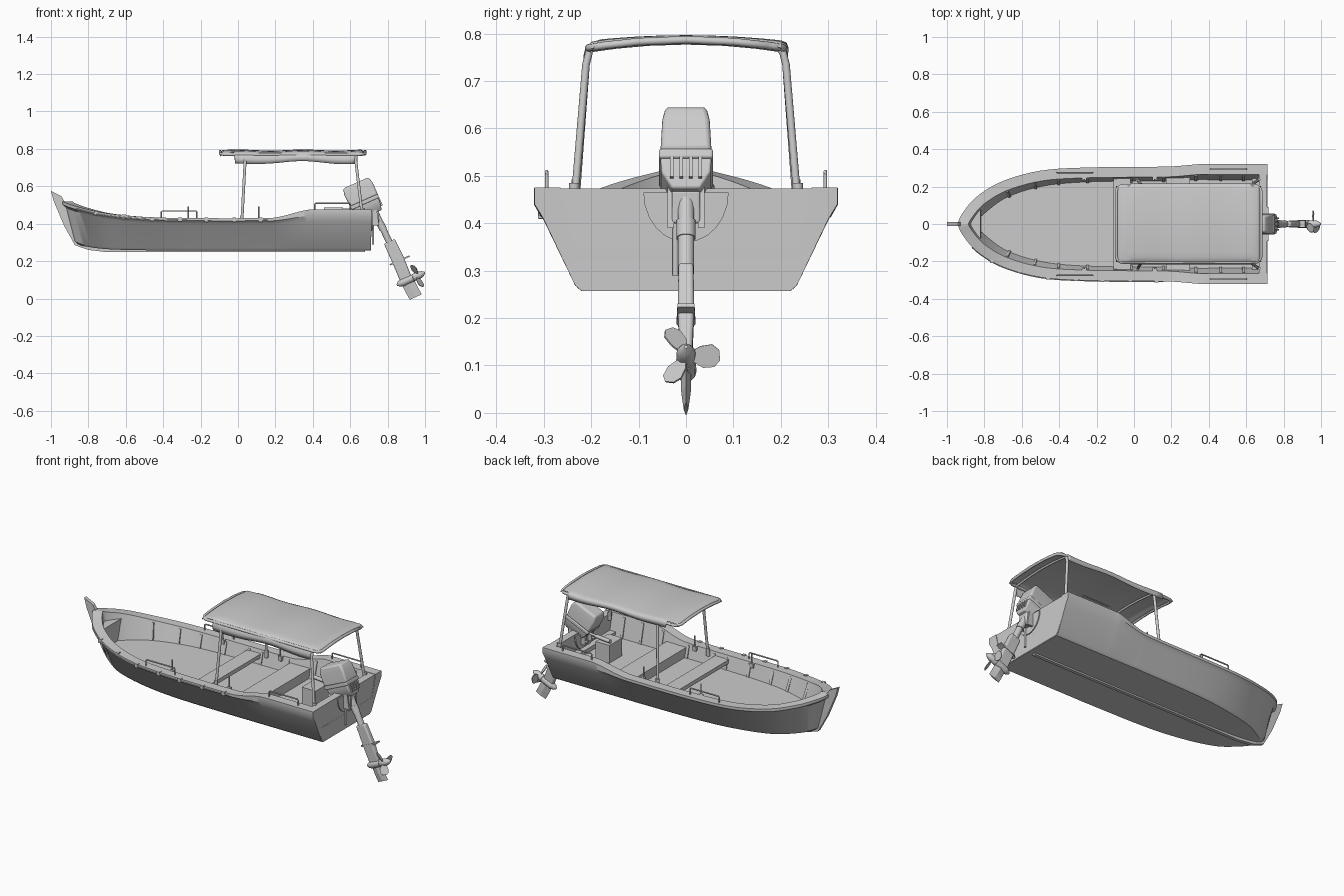
import bpy, bmesh, math
from mathutils import Vector, Matrix

if "Cube" in bpy.data.objects:
    bpy.data.objects.remove(bpy.data.objects["Cube"])

def finish(name, bm, smooth=None, M=None, bevel=0):
    if M is not None:
        bm.transform(M)
    bmesh.ops.remove_doubles(bm, verts=bm.verts, dist=0.0004)
    bmesh.ops.recalc_face_normals(bm, faces=bm.faces)
    me = bpy.data.meshes.new(name)
    bm.to_mesh(me)
    bm.free()
    ob = bpy.data.objects.new(name, me)
    bpy.context.collection.objects.link(ob)
    if bevel:
        b = ob.modifiers.new("bevel", 'BEVEL')
        b.width, b.segments = bevel, 3
    if smooth:
        bpy.ops.object.select_all(action='DESELECT')
        ob.select_set(True)
        bpy.context.view_layer.objects.active = ob
        bpy.ops.object.shade_smooth_by_angle(angle=math.radians(smooth))
    return ob

def loft(name, rings, **kw):
    bm = bmesh.new()
    vs = [[bm.verts.new(p) for p in r] for r in rings]
    n = len(rings[0])
    for a, b in zip(vs, vs[1:]):
        for i in range(n):
            bm.faces.new((a[i], a[(i + 1) % n], b[(i + 1) % n], b[i]))
    bm.faces.new(vs[0])
    bm.faces.new(vs[-1])
    return finish(name, bm, **kw)

def prism(name, pts, axis, lo, hi, **kw):  # extrude a 2D outline along one axis
    p3 = {'x': lambda p, t: (t, *p), 'y': lambda p, t: (p[0], t, p[1]), 'z': lambda p, t: (*p, t)}[axis]
    return loft(name, [[p3(p, t) for p in pts] for t in (lo, hi)], **kw)

def box(name, x0, x1, y0, y1, z0, z1, **kw):
    return prism(name, [(x0, y0), (x1, y0), (x1, y1), (x0, y1)], 'z', z0, z1, **kw)

def tube(name, pts, r, closed=False, sides=10, M=Matrix()):  # pipe along a polyline
    P = [M @ Vector(p) for p in pts]
    n, rings = len(P), []
    for i, p in enumerate(P):
        if closed:
            t = (P[(i + 1) % n] - P[i]).normalized() + (P[i] - P[i - 1]).normalized()
        else:
            t = P[min(i + 1, n - 1)] - P[max(i - 1, 0)]
        t.normalize()
        u = t.cross(Vector((0, 0, 1)) if abs(t.z) < 0.8 else Vector((0, 1, 0))).normalized()
        v = u.cross(t)
        rings.append([p + r * (math.cos(a) * u + math.sin(a) * v)
                      for a in (math.tau * (k + .5) / sides for k in range(sides))])
    return loft(name, rings + rings[:1] if closed else rings, smooth=50)

# Hull stations: sheer x, half width, z / chine x, half width, z
S = [(-.94, 0, .52, -.86, 0, .295), (-.905, .075, .505, -.835, .03, .283),
     (-.83, .155, .483, -.76, .085, .27), (-.70, .23, .455, -.66, .14, .262),
     (-.50, .285, .436, -.48, .185, .258), (-.25, .302, .43, -.25, .212, .257),
     (.12, .306, .43, .12, .22, .257), (.22, .309, .437, .22, .22, .257),
     (.35, .32, .47, .35, .22, .257), (.42, .32, .475, .42, .22, .257),
     (.715, .32, .475, .71, .22, .257)]
a = S[1]
ext = [(a[0], -a[1], a[2], a[3], -a[4], a[5])] + S + [(1.0, .32, .475, 1.0, .22, .257)]
st = []
for ps in zip(ext, ext[1:], ext[2:], ext[3:]):
    for t in (0, .2, .4, .6, .8):
        st.append([.5 * (2 * b + (c - a) * t + (2 * a - 5 * b + 4 * c - d) * t * t
                         + (3 * b - a - 3 * c + d) * t ** 3) for a, b, c, d in zip(*ps)])
st.append(S[-1])
FLOOR = .35
rings, inner, outer = [], [], []
for i, (xt, w, zs, xb, c, zb) in enumerate(st):
    n = Vector((1, 0, 0)) if i == 0 else Vector((0, -1, 0))
    if 0 < i < len(st) - 1:
        n = Vector((st[i + 1][1] - st[i - 1][1], st[i - 1][0] - st[i + 1][0], 0)).normalized()
    drop = Vector((0, 0, .032 + .035 * max(0, min(1, (zs - .432) / .043)) * (xt > 0)))
    top, chine = Vector((xt, w, zs)), Vector((xb, c, zb))
    side = top + n * .02 - drop
    c2 = chine - n * .014 + Vector((0, 0, .012))
    fl = c2.lerp(side, (FLOOR - c2.z) / (side.z - c2.z)) + n * .036
    ins = top + n * .055
    half = [chine, c2, side, top - drop * .5, top, ins, fl]
    for p in half:
        p.y = max(p.y, 0)
    inner.append((ins, fl))
    outer.append(top)
    rings.append([Vector((xb, 0, zb))] + half + [Vector((fl.x, 0, FLOOR))]
                 + [Vector((p.x, -p.y, p.z)) for p in reversed(half)])
loft("hull", rings, smooth=32)

# Transom with rounded motor pad, then stem and keel
h = [(p.y - .004, p.z - (.002 if k > 2 else -.003)) for k, p in enumerate(rings[-1][1:6])]
prism("transom", h + [(-y, z) for y, z in reversed(h)], 'x', .668, .712)
prism("transom_pad", [(.09 * math.cos(t), .465 + .105 * math.sin(t)) for t in
                      (math.pi + k * math.pi / 12 for k in range(13))], 'x', .66, .718)
prism("stem_and_keel", [(-1, .575), (-.985, .52), (-.93, .39), (-.872, .285), (-.8, .26), (-.7, .248),
      (.68, .248), (.68, .262), (-.68, .265), (-.83, .30), (-.91, .47), (-.925, .515), (-.945, .548)],
      'y', -.01, .01)

# Bow seat, thwarts and ribs
loft("bow_seat", [[(-.845, -.01, .34), (-.815, -.06, .34), (-.815, .06, .34), (-.845, .01, .34)],
                  [(-.89, -.02, .465), (-.82, -.105, .465), (-.82, .105, .465), (-.89, .02, .465)]])
box("front_thwart", -.11, -.02, -.25, .25, .385, .408)
box("middle_seat", .17, .30, -.25, .25, FLOOR - .01, .405)
box("stern_box", .46, .55, -.06, .06, FLOOR - .01, .455)
box("stern_cross_beam", .63, .67, -.25, .25, FLOOR, .375)
for x in (-.68, -.54, -.40, -.27, -.12, .02, .14, .34, .48, .60):
    ins, fl = min(inner, key=lambda q: abs(q[0].x - x))
    for s in (1, -1):
        flip = Vector((1, s, 1))
        tube("rib", [(ins - Vector((0, 0, .012))) * flip, fl * flip], .01, sides=4)

# Rope and cleats along the front-facing side
tube("side_rope", [(p.x, -p.y - .002, p.z - .012) for p in outer if -.88 < p.x < .16], .003, sides=6)
for x in (-.76, -.61, -.46, -.31, -.17, -.02, .12):
    p = min(outer, key=lambda q: abs(q.x - x))
    box("cleat", x - .01, x + .01, -p.y - .006, -p.y + .012, p.z - .02, p.z + .003)

# Grab rails, oarlock pins, canopy posts
for s in (1, -1):
    for x0, x1, y, zb, zt in ((-.41, -.22, .275, .425, .468), (.41, .60, .294, .47, .509)):
        tube("grab_rail", [(x0, s * y, zb), (x0, s * y, zt - .005), (x0 + .005, s * y, zt),
                           (x1 - .005, s * y, zt), (x1, s * y, zt - .005), (x1, s * y, zb)], .004, sides=8)
    for x in (-.265, .11):
        tube("oarlock_pin", [(x, s * .238, .40), (x, s * .238, .492)], .004, sides=8)
        box("oarlock_base", x - .012, x + .012, s * .242 - .01, s * .242 + .01, .405, .431)
    for x0, x1, zb in ((.02, .038, .40), (.665, .63, .44)):
        tube("canopy_post", [(x0, s * .236, zb), (x1, s * .211, .735), (x1, s * .204, .762),
                             (x1, s * .19, .776)], .008)
        tube("post_foot", [(x0, s * .236, zb), (x0, s * .236, zb + .045)], .011)

# Canopy frame: rounded loop plus cross bars, following the roof arch
def arch(y):
    return .787 - .016 * (y / .2) ** 2
loop = []
for k in range(20):
    q, t = k // 5, math.radians(k // 5 * 90 + k % 5 * 22.5)
    cx, cy = (.645, -.06, -.06, .645)[q], (.17, .17, -.17, -.17)[q]
    loop.append((cx + .035 * math.cos(t), cy + .035 * math.sin(t)))
    if k in (9, 19):
        loop += [(loop[-1][0], y if k == 9 else -y) for y in (.1, 0, -.1)]
tube("canopy_frame", [(x, y, arch(y)) for x, y in loop], .008, closed=True)
for x in (.036, .63):
    tube("canopy_bow", [(x, y, arch(y) - .004) for y in (-.2, -.15, -.08, 0, .08, .15, .2)], .006)

# Canopy cloth with hanging side flaps
bm = bmesh.new()
half = [1.07, 1.08, 1.06, 1.0, .9, .75, .5, .25]
ys = [-v for v in half] + [0] + half[::-1]
hang = [1, .6, .28, .08, 0]
xs = [-.095, -.08, -.04, -.022, -.015] + [.03 + .0483 * k for k in range(13)] + [.622, .63, .66, .68]
grid = []
for x in xs:
    mid = -.018 < x < .625
    flap = .058 + .007 * math.cos((x - .02) * 10) if mid else .01
    z0 = .794 + .003 * math.cos(x * 18) - (.012 if x in (xs[0], xs[-1]) else 0)
    grid.append([bm.verts.new((x, v * (.2 if mid else .188), z0 - .011 * min(1, v * v)
                 - (hang + [0] * 4 + [0] * 4 + hang[::-1])[j] * flap)) for j, v in enumerate(ys)])
for r0, r1 in zip(grid, grid[1:]):
    for j in range(len(ys) - 1):
        bm.faces.new((r0[j], r0[j + 1], r1[j + 1], r1[j]))
finish("canopy_cloth", bm, smooth=60).modifiers.new("thick", 'SOLIDIFY').thickness = .003

# Outboard motor, built upright then tilted
M = Matrix.Translation((.71, 0, .47)) @ Matrix.Rotation(math.radians(-24), 4, 'Y')
def slabs(name, rows, bevel):
    loft(name, [[(x0, -w, z), (x1, -w, z), (x1, w, z), (x0, w, z)] for x0, x1, w, z in rows],
         M=M, bevel=bevel, smooth=40)
slabs("motor_cowl", [(-.092, .07, .054, .062), (-.096, .07, .05, .135), (-.086, .06, .043, .168)], .01)
slabs("motor_collar", [(-.09, .068, .057, .045), (-.092, .07, .057, .066)], .005)
slabs("motor_lower_cowl", [(-.06, .055, .03, -.02), (-.075, .063, .052, .015), (-.085, .065, .054, .047)], .005)
for y in (-.03, -.01, .01, .03):
    box("motor_rib", .05, .07, y - .004, y + .004, .0, .047, M=M)
tube("upper_leg", [(.018, 0, -.01), (.022, 0, -.2)], .018, M=M, sides=12)
tube("leg_sleeve", [(.018, 0, -.08), (.02, 0, -.12)], .021, M=M, sides=12)
slabs("lower_leg", [(-.008, .055, .016, -.19), (-.008, .06, .017, -.30), (-.01, .055, .012, -.42)], .008)
prism("splash_plate", [(-.025, -.008), (0, -.02), (.09, -.018), (.09, .018), (0, .02), (-.025, .008)],
      'z', -.31, -.302, M=M)
loft("skeg", [[(x - .035, 0, z), (x, -w, z), (x + .035, 0, z), (x, w, z)] for x, w, z in
              ((.025, .012, -.40), (.028, .010, -.48), (.032, .005, -.52))], M=M)

def turned(name, prof):  # round part along the propeller axis
    loft(name, [[(x, r * math.cos(k * math.tau / 12), -.42 + r * math.sin(k * math.tau / 12))
                 for k in range(12)] for x, r in prof], M=M, smooth=50)
turned("gear_case", [(-.035, .004), (-.022, .015), (0, .022), (.06, .021)])
turned("propeller_hub", [(.062, .02), (.10, .02), (.118, .013), (.13, .004)])
for k in range(3):
    B = M @ Matrix.Translation((.085, 0, -.42)) @ Matrix.Rotation(k * math.tau / 3, 4, 'X')
    prism("propeller_blade", [(-.01, .01), (-.026, .036), (-.024, .06), (-.01, .072), (.012, .07),
                              (.024, .055), (.02, .03), (.008, .01)], 'z', -.002, .002,
          M=B @ Matrix.Rotation(math.radians(-58), 4, 'Y'))

# Clamp bracket and tiller
for y in (-.032, .032):
    prism("clamp_bracket", [(.635, .485), (.74, .485), (.755, .39), (.715, .39), (.715, .47), (.66, .47),
                            (.66, .40), (.635, .40)], 'y', y - .007, y + .007)
    tube("clamp_screw", [(.62, y, .42), (.665, y, .42)], .006)
box("swivel_block", .715, .755, -.03, .03, .40, .47, bevel=.006)
tube("trim_rod", [(.722, -.022, .29), (.722, -.022, .40)], .006)
tube("tiller_arm", [(.66, .01, .48), (.60, .03, .475), (.54, .04, .475)], .007)
tube("tiller_grip", [(.56, .037, .475), (.46, .05, .475)], .011)
